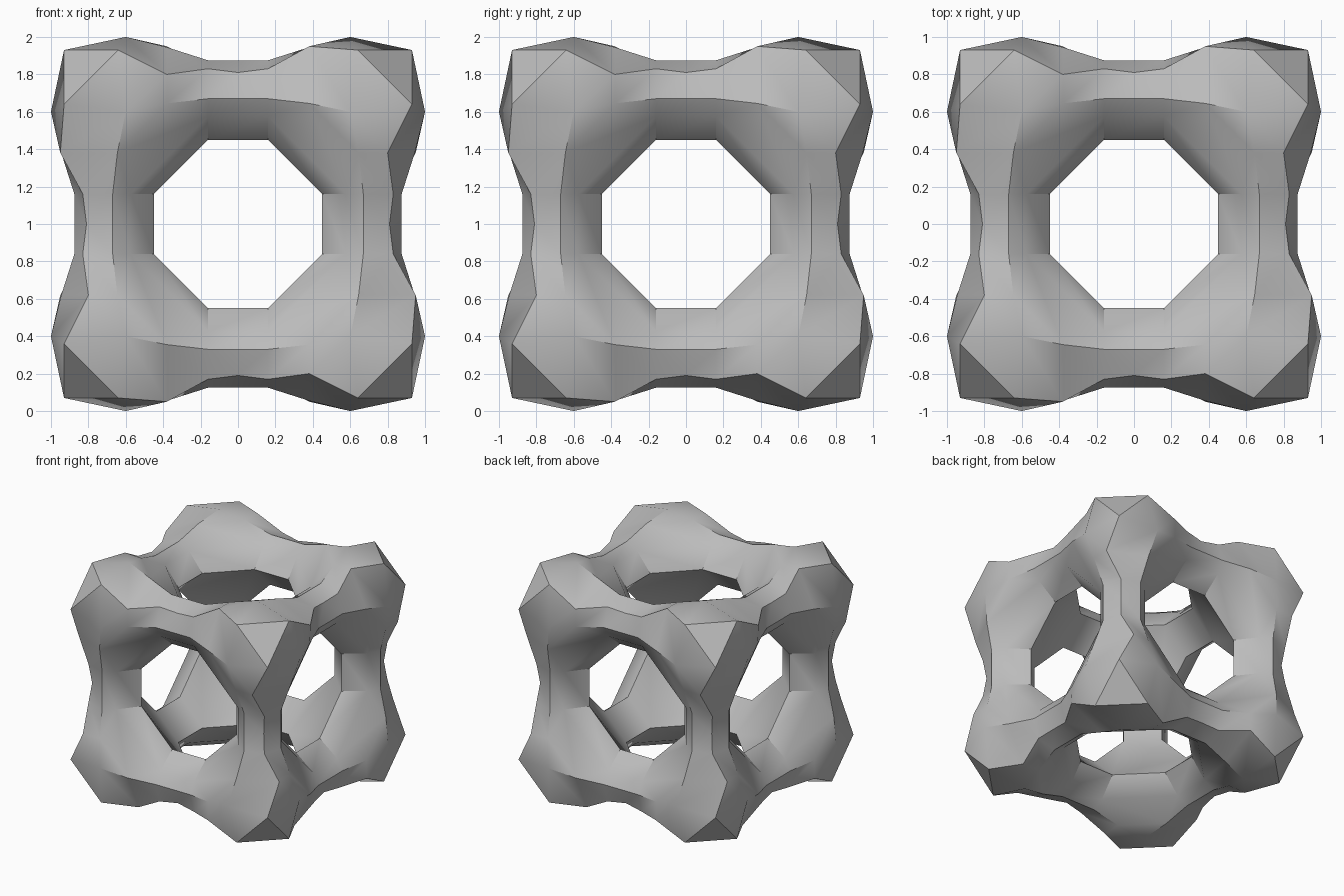
import bpy, bmesh, math
from itertools import permutations, product
from mathutils import Matrix, Vector

cube = bpy.data.objects.get("Cube")
if cube:
    bpy.data.objects.remove(cube, do_unlink=True)

# One flat grey
mat = bpy.data.materials.new("stone_grey")
mat.use_nodes = True
grey = (0.5, 0.5, 0.5, 1.0)
mat.diffuse_color = grey
mat.node_tree.nodes["Principled BSDF"].inputs["Base Color"].default_value = grey

# One corner of one side: (across, up, outward)
P = {
    # corner knob
    "a1": (.93, .93, .64), "a2": (.93, .64, .93), "a3": (.64, .93, .93),
    "b": (.60, .60, 1.0),
    # twisted ends of the bar ridges
    "d_side": (.80, .38, .95), "d_top": (.38, .95, .80),
    # single ridge along each bar, and its middle
    "c_side": (.83, .16, .83), "c_top": (.16, .83, .83), "c_left": (-.16, .83, .83),
    "m": (0, .81, .81),
    # shoulder around the hole
    "f_side": (.645, .38, .945), "f_top": (.38, .645, .945),
    "e_side": (.67, .16, .875), "e_top": (.16, .67, .875), "e_left": (-.16, .67, .875),
    # octagonal hole rim
    "k_side": (.575, .16, .82), "k_top": (.16, .575, .82), "k_left": (-.16, .575, .82),
    "g_side": (.45, .16, .66), "g_top": (.16, .45, .66), "g_left": (-.16, .45, .66),
    # inner cavity
    "h1": (.66, .16, .45), "h2": (.66, .45, .16), "h3": (.45, .66, .16),
    "h_top": (.16, .66, .45), "h_left": (-.16, .66, .45),
}
FACES = [f.split() for f in (
    "a1 a2 a3", "b a3 a2", "b a2 d_side", "b d_top a3",
    "b d_side f_side", "b f_side f_top", "b f_top d_top",
    "d_side c_side f_side", "c_side e_side f_side",
    "d_top f_top c_top", "c_top f_top e_top",
    "f_top k_top e_top", "f_side e_side k_side", "f_top f_side k_side k_top",
    "k_top k_side g_side g_top",
    "m c_top e_top", "m e_top e_left", "m e_left c_left",
    "e_top k_top k_left e_left",
    "k_top g_top g_left k_left", "g_top h_top h_left g_left",
    "g_top g_side h1 h2 h3 h_top",
)]

# The 24 rotations of a cube
rotations = []
for order in permutations(range(3)):
    for signs in product((1, -1), repeat=3):
        m = Matrix([[signs[i] if j == order[i] else 0 for j in range(3)] for i in range(3)])
        if m.determinant() > 0:
            rotations.append(m)

# Repeat the corner patch over the whole frame, sharing points
bm = bmesh.new()
verts, done = {}, set()


def point(r, name):
    u, v, w = r @ Vector(P[name])
    key = (round(u, 3), round(v, 3), round(w, 3))
    if key not in verts:
        verts[key] = bm.verts.new((u, -w, v + 1.0))
    return verts[key]


for r in rotations:
    for names in FACES:
        ring = [point(r, n) for n in names]
        key = frozenset(ring)
        if key not in done:
            done.add(key)
            bm.faces.new(ring)
bmesh.ops.recalc_face_normals(bm, faces=bm.faces[:])

mesh = bpy.data.meshes.new("cube_frame")
bm.to_mesh(mesh)
bm.free()
mesh.materials.append(mat)
frame = bpy.data.objects.new("cube_frame", mesh)
bpy.context.collection.objects.link(frame)

# Soft shading with sharp creases kept
bpy.ops.object.select_all(action='DESELECT')
frame.select_set(True)
bpy.context.view_layer.objects.active = frame
bpy.ops.object.shade_smooth_by_angle(angle=math.radians(38))
